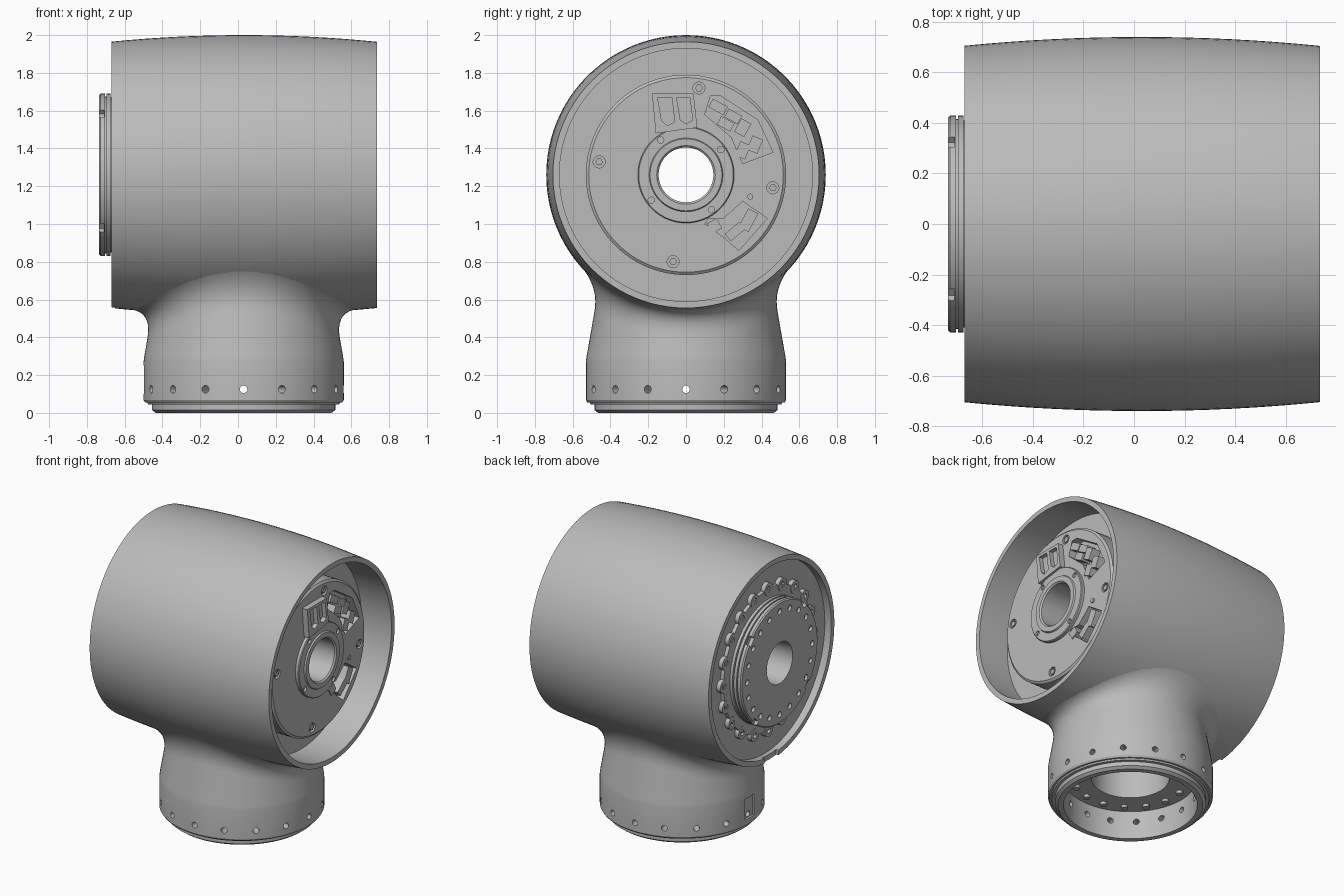
import bpy, bmesh
from math import cos, sin, pi, sqrt, radians, atan2
from mathutils import Matrix, Vector

cube = bpy.data.objects.get("Cube")
if cube:
    bpy.data.objects.remove(cube)

AXIS_Z, MID_X, BORE = 1.26, 0.03, 0.145
SEG = 96

grey = bpy.data.materials.new("satin_grey")
grey.use_nodes = True
colour = (0.5, 0.5, 0.5, 1)
grey.diffuse_color = colour
grey.node_tree.nodes["Principled BSDF"].inputs["Base Color"].default_value = colour


def make(name, bm):
    bmesh.ops.recalc_face_normals(bm, faces=bm.faces)
    mesh = bpy.data.meshes.new(name)
    bm.to_mesh(mesh)
    bm.free()
    mesh.materials.append(grey)
    obj = bpy.data.objects.new(name, mesh)
    bpy.context.collection.objects.link(obj)
    return obj


def finish(obj, cutters=()):
    """Bake the cuts, then smooth everything but hard edges."""
    for c in cutters:
        mod = obj.modifiers.new("cut", 'BOOLEAN')
        mod.object, mod.operation, mod.solver = c, 'DIFFERENCE', 'EXACT'
    if cutters:
        deps = bpy.context.evaluated_depsgraph_get()
        mesh = bpy.data.meshes.new_from_object(obj.evaluated_get(deps))
        obj.modifiers.clear()
        obj.data = mesh
        for c in cutters:
            bpy.data.objects.remove(c)
    obj.data.shade_smooth()
    obj.data.set_sharp_from_angle(angle=radians(30))
    return obj


def rings(name, rows):
    """Closed ring-shaped solid from a loop of point rows."""
    bm = bmesh.new()
    vs = [[bm.verts.new(p) for p in row] for row in rows]
    for a, b in zip(vs, vs[1:] + vs[:1]):
        for i in range(len(a)):
            j = (i + 1) % len(a)
            bm.faces.new((a[i], a[j], b[j], b[i]))
    return make(name, bm)


ANGLES = [2 * pi * i / SEG for i in range(SEG)]


def lathe_x(name, profile):
    return rings(name, [[(x, r * cos(a), AXIS_Z + r * sin(a)) for a in ANGLES]
                        for x, r in profile])


def pins(name, spots, radius, x0, x1, sides=16):
    """Cylinders along x at the given (y, z) spots."""
    bm = bmesh.new()
    for y, z in spots:
        m = Matrix.Translation(((x0 + x1) / 2, y, z)) @ Matrix.Rotation(pi / 2, 4, 'Y')
        bmesh.ops.create_cone(bm, cap_ends=True, segments=sides, radius1=radius,
                              radius2=radius, depth=abs(x1 - x0), matrix=m)
    return make(name, bm)


def prisms(name, outlines, x0, x1):
    """Outlines in (y, z) extruded along x."""
    bm = bmesh.new()
    for pts in outlines:
        a = [bm.verts.new((x0, y, z)) for y, z in pts]
        b = [bm.verts.new((x1, y, z)) for y, z in pts]
        bm.faces.new(a)
        bm.faces.new(b)
        for i in range(len(pts)):
            j = (i + 1) % len(pts)
            bm.faces.new((a[i], a[j], b[j], b[i]))
    return make(name, bm)


def boxes(name, specs):
    """Boxes given as (centre, size, turn about x)."""
    bm = bmesh.new()
    for c, s, turn in specs:
        m = Matrix.Translation(c) @ Matrix.Rotation(turn, 4, 'X') @ Matrix.Diagonal((*s, 1))
        bmesh.ops.create_cube(bm, size=1, matrix=m)
    return make(name, bm)


def circle_spots(n, radius, start=0.0):
    return [(radius * cos(start + 2 * pi * k / n), AXIS_Z + radius * sin(start + 2 * pi * k / n))
            for k in range(n)]


# Barrel housing: slightly bulging, recessed at both ends, bored through
def barrel_radius(x):
    return 0.74 - 0.035 * ((x - MID_X) / 0.703) ** 2


xs = [-0.67 + 1.405 * i / 16 for i in range(17)]
barrel = lathe_x("barrel_housing", [(x, barrel_radius(x)) for x in xs] + [
    (0.735, 0.67), (0.5, 0.67), (0.5, 0.15), (-0.62, 0.15), (-0.62, 0.67), (-0.67, 0.67)])
finish(barrel, [boxes("rim_notch", [((-0.67, 0, 0.56), (0.04, 0.16, 0.1), 0)])])


# Neck: socket base, tapering column and a fillet flowing onto the barrel
def barrel_z(a, r):
    return AXIS_Z - sqrt(barrel_radius(MID_X + r * cos(a)) ** 2 - (r * sin(a)) ** 2)


def fillet(a, t):
    r = 0.5
    for _ in range(12):
        r = 0.53 - 0.176 * (barrel_z(a, r) - 0.28)
    z = barrel_z(a, r)
    start = Vector((r + 0.176 * 0.14, z - 0.14))
    end = Vector((r + 0.12, barrel_z(a, r + 0.12) + 0.003))
    return start * (1 - t) ** 2 + Vector((r, z)) * 2 * t * (1 - t) + end * t * t


def neck_row(f):
    return [(MID_X + f(a)[0] * cos(a), f(a)[0] * sin(a), f(a)[1]) for a in ANGLES]


socket = [(0.43, 0.2), (0.43, 0.0), (0.465, 0.0), (0.485, 0.015), (0.485, 0.045), (0.505, 0.045),
          (0.51, 0.055), (0.522, 0.055), (0.53, 0.068), (0.53, 0.27), (0.526, 0.3)]
rows = [neck_row(lambda a, p=p: p) for p in socket]
rows += [neck_row(lambda a, t=k / 10: fillet(a, t)) for k in range(11)]
rows += [neck_row(lambda a, r=r: (r, barrel_z(a, r) + 0.02)) for r in (0.5, 0.25)]
rows.append(neck_row(lambda a: (0.25, 0.2)))
neck = rings("neck_base", rows)

bm = bmesh.new()
for k in range(16):
    m = (Matrix.Translation((MID_X, 0, 0.125)) @ Matrix.Rotation(k * pi / 8, 4, 'Z')
         @ Matrix.Translation((0.48, 0, 0)) @ Matrix.Rotation(pi / 2, 4, 'Y'))
    bmesh.ops.create_cone(bm, cap_ends=True, segments=16, radius1=0.02, radius2=0.02,
                          depth=0.2, matrix=m)
side_holes = make("side_holes", bm)
slot = boxes("key_slot", [((-0.5, 0, 0.175), (0.03, 0.1, 0.15), 0)])
finish(neck, [side_holes, slot])

# Bolt heads on the flange inside the socket
bm = bmesh.new()
for k in range(16):
    a = (k + 0.5) * pi / 8
    bmesh.ops.create_cone(bm, cap_ends=True, segments=12, radius1=0.022, radius2=0.022, depth=0.03,
                          matrix=Matrix.Translation((MID_X + 0.36 * cos(a), 0.36 * sin(a), 0.195)))
finish(make("flange_bolts", bm))

# Electronics plate in the +x recess
PLATE = 0.63
plate = lathe_x("cover_plate", [(0.49, BORE), (PLATE, BORE), (PLATE, 0.515), (PLATE - 0.012, 0.53),
                                (0.49, 0.53)])
screw_spots = circle_spots(4, 0.465, atan2(0.47, 0.07))
pocket_outlines = [
    [(0.13, 1.68), (0.18, 1.68), (0.38, 1.55), (0.46, 1.38), (0.3, 1.32), (0.24, 1.46), (0.1, 1.58)],
    [(0.1, 1.0), (0.12, 1.03), (0.2, 1.03), (0.3, 1.12), (0.43, 1.03), (0.28, 0.86), (0.2, 0.93)]]
finish(plate, [prisms("pockets", pocket_outlines, 0.57, 0.7),
               pins("screw_recesses", screw_spots, 0.032, PLATE - 0.02, 0.7)])
finish(pins("plate_screws", screw_spots, 0.02, 0.6, PLATE - 0.002, 6))

# Bearing hub around the bore
hub = lathe_x("bearing_hub", [(0.6, BORE), (0.655, BORE), (0.665, 0.155), (0.665, 0.19),
                              (0.655, 0.195), (0.655, 0.25), (0.65, 0.255), (0.6, 0.255)])
finish(hub, [pins("hub_holes", circle_spots(4, 0.228, atan2(0.185, -0.135)), 0.017, 0.64, 0.7)])

# Connectors: a raised twin socket and blocks standing in the pockets
twin = prisms("twin_connector", [[(-0.18, 1.69), (-0.16, 1.48), (0.06, 1.51), (0.04, 1.69)]],
              0.6, 0.67)
finish(twin, [prisms("twin_slots", [
    [(-0.15, 1.67), (-0.13, 1.55), (-0.1, 1.52), (-0.06, 1.54), (-0.075, 1.67)],
    [(-0.05, 1.67), (-0.03, 1.55), (0.0, 1.53), (0.035, 1.55), (0.02, 1.67)]], 0.64, 0.7)])
blocks = [(0.17, 1.62, 0.09, 0.05, -0.5), (0.25, 1.57, 0.08, 0.05, -0.5),
          (0.21, 1.53, 0.08, 0.05, -0.5), (0.3, 1.51, 0.06, 0.08, -0.5),
          (0.3, 1.39, 0.06, 0.08, -0.4), (0.365, 1.42, 0.06, 0.08, -0.4),
          (0.15, 0.99, 0.06, 0.06, 0.5), (0.26, 0.96, 0.1, 0.05, 0.7),
          (0.33, 1.02, 0.06, 0.11, -0.5)]
finish(boxes("connector_blocks", [((0.6, y, z), (0.075, w, h), t) for y, z, w, h, t in blocks]))
finish(pins("indicator_pin", [(0.34, 1.145)], 0.016, 0.6, 0.638))

# Lugged drive flange in the -x recess
lug_spots = circle_spots(20, 0.5)
finish(lathe_x("drive_flange", [(-0.6, BORE), (-0.645, BORE), (-0.645, 0.5), (-0.6, 0.5)]))
finish(pins("flange_lugs", lug_spots, 0.045, -0.6, -0.65),
       [pins("lug_holes", lug_spots, 0.02, -0.63, -0.7)])

# Output disc with two grooves, a bolt circle and four edge slots
disc = lathe_x("output_disc", [
    (-0.6, BORE), (-0.735, BORE), (-0.735, 0.422), (-0.727, 0.43), (-0.705, 0.43), (-0.705, 0.415),
    (-0.697, 0.415), (-0.697, 0.43), (-0.675, 0.43), (-0.675, 0.41), (-0.665, 0.41),
    (-0.665, 0.43), (-0.6, 0.43)])
start = atan2(0.325, -0.28)
slots = [((-0.725, y, z), (0.03, 0.05, 0.06), start + k * pi / 2)
         for k, (y, z) in enumerate(circle_spots(4, 0.425, start))]
finish(disc, [pins("bolt_holes", circle_spots(20, 0.365), 0.02, -0.715, -0.78),
              boxes("edge_slots", slots)])
